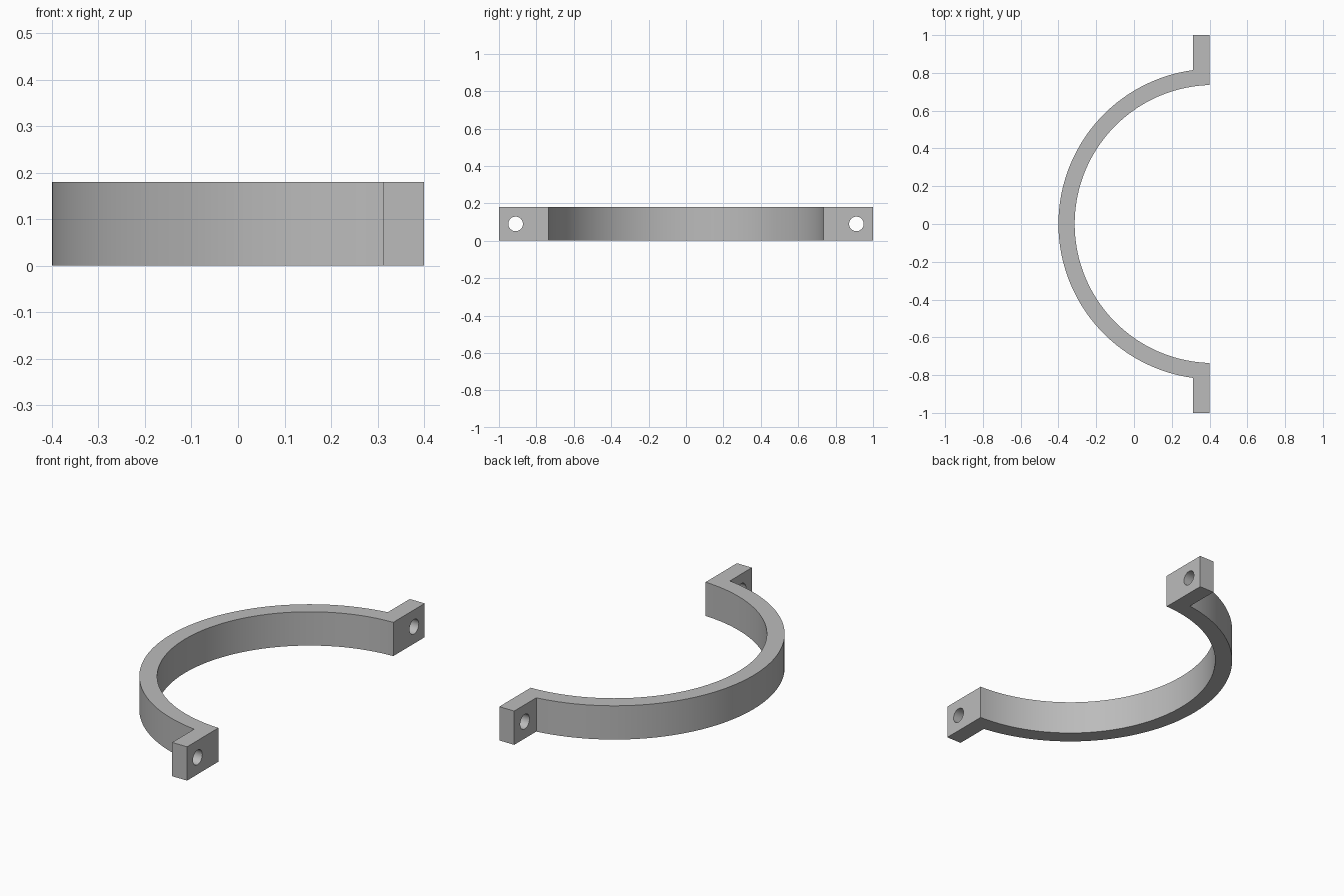
import bpy
import bmesh
from math import asin, acos, cos, sin, pi

HEIGHT = 0.18
FLAT_X = 0.4          # mating face of the clamp
TAB_X = 0.312         # back face of the bolt tabs
CENTRE_X = 0.422
OUTER, INNER = 0.822, 0.736
SEGMENTS = 96

cube = bpy.data.objects.get("Cube")
if cube:
    bpy.data.objects.remove(cube, do_unlink=True)

grey = bpy.data.materials.new("plain_grey")
grey.use_nodes = True
colour = (0.5, 0.5, 0.5, 1)
grey.diffuse_color = colour
grey.node_tree.nodes["Principled BSDF"].inputs["Base Color"].default_value = colour


def arc(radius, end_x):
    """Arc through -x, from +y to -y, whose ends lie at end_x."""
    start = acos((end_x - CENTRE_X) / radius)
    step = (2 * pi - 2 * start) / SEGMENTS
    angles = [start + i * step for i in range(SEGMENTS + 1)]
    return [(CENTRE_X + radius * cos(a), radius * sin(a)) for a in angles]


# Half-ring band with a tab at each end, as one extruded outline
outline = [(FLAT_X, 1), (TAB_X, 1)] + arc(OUTER, TAB_X)
outline += [(TAB_X, -1), (FLAT_X, -1)] + arc(INNER, FLAT_X)[::-1]
bm = bmesh.new()
base = bm.faces.new([bm.verts.new((x, y, 0)) for x, y in outline])
top = bmesh.ops.extrude_face_region(bm, geom=[base], use_keep_orig=True)
bmesh.ops.translate(bm, vec=(0, 0, HEIGHT),
                    verts=[v for v in top["geom"] if isinstance(v, bmesh.types.BMVert)])
bmesh.ops.recalc_face_normals(bm, faces=bm.faces)
mesh = bpy.data.meshes.new("half_ring_clamp")
bm.to_mesh(mesh)
bm.free()
mesh.materials.append(grey)
clamp = bpy.data.objects.new("half_ring_clamp", mesh)
bpy.context.collection.objects.link(clamp)

# Bolt holes through the tabs
for side, name in ((1, "back"), (-1, "front")):
    bpy.ops.mesh.primitive_cylinder_add(
        vertices=48, radius=0.039, depth=0.3,
        location=(0.356, side * 0.911, HEIGHT / 2), rotation=(0, pi / 2, 0))
    cutter = bpy.context.object
    cutter.name = name + "_hole_cutter"
    cutter.data.materials.append(grey)
    hole = clamp.modifiers.new(name + "_bolt_hole", "BOOLEAN")
    hole.operation = "DIFFERENCE"
    hole.solver = "EXACT"
    hole.object = cutter
    bpy.ops.object.select_all(action="DESELECT")
    clamp.select_set(True)
    bpy.context.view_layer.objects.active = clamp
    bpy.ops.object.modifier_apply(modifier=hole.name)
    bpy.data.objects.remove(cutter, do_unlink=True)

# Smooth curved walls, crisp edges
bpy.ops.object.shade_smooth_by_angle(angle=pi / 6)
